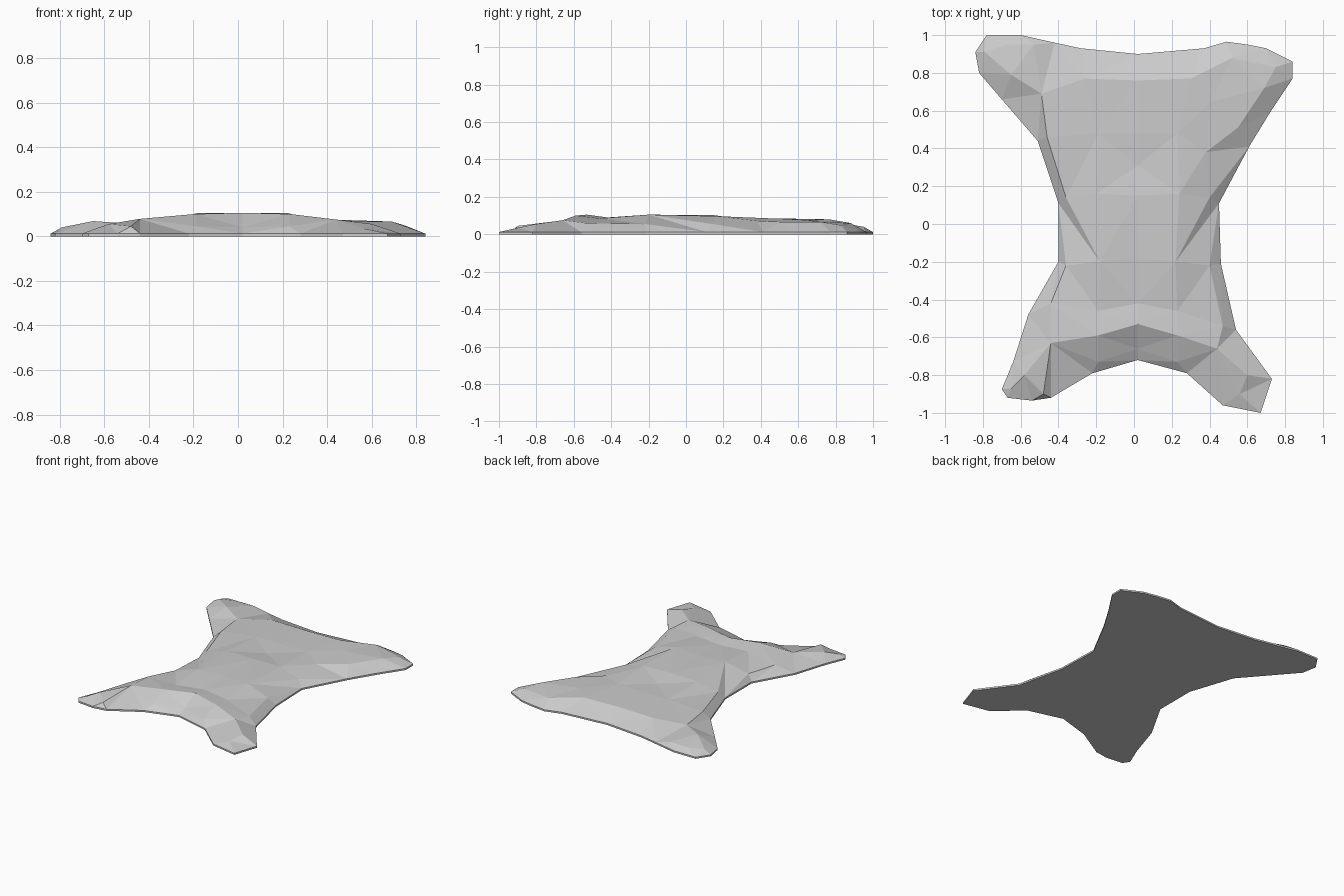
import bpy, bmesh
from mathutils import Vector
from mathutils.geometry import delaunay_2d_cdt

RIM = 0.012   # height of the thin edge
AXIS = 0.02   # centre line of the hide

# Outline seen from above, clockwise from the back left paw
outline = [(-.84, .91), (-.78, 1), (-.60, 1), (-.42, .96), (-.28, .93), (.02, .90), (.37, .93),
           (.49, .965), (.60, .95), (.70, .93), (.84, .86), (.84, .77), (.72, .59),
           (.61, .41), (.45, .11), (.46, -.21), (.54, -.56), (.73, -.82), (.67, -1),
           (.47, -.96), (.28, -.79), (.02, -.72), (-.22, -.79), (-.44, -.92),
           (-.54, -.935), (-.67, -.92), (-.70, -.875), (-.64, -.73), (-.56, -.48),
           (-.40, -.20), (-.40, .11), (-.51, .44), (-.70, .66), (-.82, .80)]

# Ridge along the spine: y, z
spine = [(.76, .08), (.48, .085), (.31, .08), (.15, .102), (-.18, .10), (-.42, .09),
         (-.53, .105), (-.66, .04)]

# Torso bumps, mirrored over the spine: distance from axis, y, z
torso = [(.28, .77, .079), (.21, .48, .084), (.22, .16, .097), (.38, .14, .055),
         (.20, -.20, .105), (.38, -.22, .055), (.21, -.46, .085), (.21, -.59, .10),
         (.21, -.73, .045)]

# Paw bumps, different on each side: x, y, z
paws = [(-.79, .91, .04), (-.68, .95, .04), (-.53, .95, .04), (-.65, .79, .068),
        (-.49, .69, .057), (-.46, .46, .06),
        (.52, .88, .06), (.75, .83, .048), (.69, .72, .066), (.55, .51, .066),
        (.41, .65, .075), (.38, .38, .072),
        (-.44, -.63, .078), (-.44, -.42, .065), (-.58, -.80, .055), (-.48, -.90, .045),
        (-.65, -.87, .03),
        (.44, -.66, .075), (.47, -.54, .06), (.60, -.80, .055), (.56, -.90, .035)]

points = [(x, y, RIM) for x, y in outline]
points += [(AXIS, y, z) for y, z in spine]
points += [(AXIS + s * d, y, z) for d, y, z in torso for s in (-1, 1)]
points += paws

# Triangulate the bumpy top inside the outline
flat, _, tris, orig, _, _ = delaunay_2d_cdt(
    [Vector(p[:2]) for p in points], [], [list(range(len(outline)))[::-1]], 1, 1e-5)
bm = bmesh.new()
verts = [bm.verts.new((v.x, v.y, points[o[0]][2] if o else RIM))
         for v, o in zip(flat, orig)]
for t in tris:
    bm.faces.new([verts[i] for i in t])

# Thin wall around the rim and flat underside
border = [e for e in bm.edges if e.is_boundary]
ext = bmesh.ops.extrude_edge_only(bm, edges=border)["geom"]
for v in ext:
    if isinstance(v, bmesh.types.BMVert):
        v.co.z = 0
bmesh.ops.holes_fill(bm, edges=[e for e in bm.edges if e.is_boundary], sides=0)
bmesh.ops.recalc_face_normals(bm, faces=bm.faces)

mesh = bpy.data.meshes.new("hide_rug")
bm.to_mesh(mesh)
bm.free()
rug = bpy.data.objects.new("hide_rug", mesh)
bpy.context.collection.objects.link(rug)
